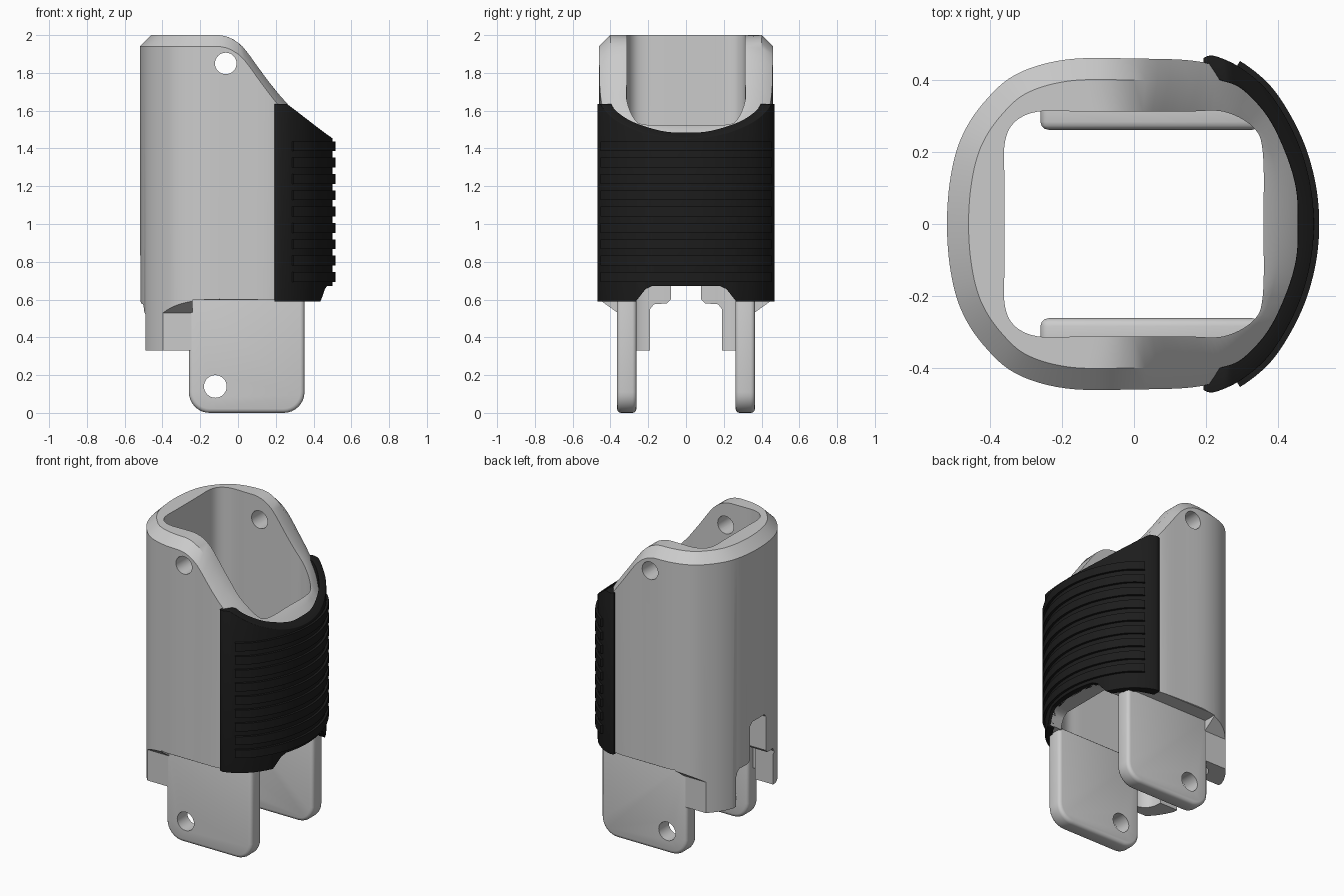
import bpy, bmesh, math
from mathutils import Vector

if "Cube" in bpy.data.objects:
    bpy.data.objects.remove(bpy.data.objects["Cube"])


def make(name, verts, faces):
    bm = bmesh.new()
    vs = [bm.verts.new(v) for v in verts]
    for f in faces:
        bm.faces.new([vs[i] for i in f])
    bmesh.ops.recalc_face_normals(bm, faces=bm.faces)
    me = bpy.data.meshes.new(name)
    bm.to_mesh(me)
    bm.free()
    ob = bpy.data.objects.new(name, me)
    bpy.context.collection.objects.link(ob)
    return ob


def prism(name, pts, axis, a, b):
    # extrude a 2D profile along x (pts are y,z) or y (pts are x,z)
    n = len(pts)
    place = (lambda p, d: (d, p[0], p[1])) if axis == 'x' else (lambda p, d: (p[0], d, p[1]))
    verts = [place(p, d) for d in (a, b) for p in pts]
    faces = [list(range(n)), list(range(n, 2 * n))]
    faces += [[i, (i + 1) % n, (i + 1) % n + n, i + n] for i in range(n)]
    return make(name, verts, faces)


def active(ob):
    bpy.ops.object.select_all(action='DESELECT')
    ob.select_set(True)
    bpy.context.view_layer.objects.active = ob


def apply_mod(ob, kind, **settings):
    m = ob.modifiers.new(kind, kind)
    for k, v in settings.items():
        setattr(m, k, v)
    active(ob)
    bpy.ops.object.modifier_apply(modifier=m.name)


def cut(ob, *cutters):
    for c in cutters:
        apply_mod(ob, 'BOOLEAN', operation='DIFFERENCE', solver='EXACT', object=c)
        bpy.data.objects.remove(c)


def bevel(ob, width, angle):
    apply_mod(ob, 'BEVEL', width=width, segments=3, limit_method='ANGLE', angle_limit=math.radians(angle))


def smooth(ob):
    active(ob)
    bpy.ops.object.shade_smooth_by_angle(angle=math.radians(32))


def spline(pts, closed, steps=6):
    p = [Vector(q) for q in pts]
    n = len(p)
    get = (lambda i: p[i % n]) if closed else (lambda i: p[max(0, min(n - 1, i))])
    out = []
    for i in range(n if closed else n - 1):
        a, b, c, d = (get(i + k) for k in (-1, 0, 1, 2))
        for s in range(steps):
            t = s / steps
            out.append(0.5 * (2 * b + (c - a) * t + (2 * a - 5 * b + 4 * c - d) * t * t
                              + (3 * b - a - 3 * c + d) * t ** 3))
    return out if closed else out + [p[-1]]


def offset(pts, dist, closed):
    # positive distance is to the right of the travel direction
    n, out = len(pts), []
    for i in range(n):
        a = pts[i - 1] if closed or i else pts[0]
        b = pts[(i + 1) % n] if closed or i < n - 1 else pts[-1]
        t = (b - a).normalized()
        out.append(pts[i] + Vector((t.y, -t.x)) * dist)
    return out


def lookup(table, x):
    for (x0, z0), (x1, z1) in zip(table, table[1:]):
        if x <= x1:
            return z0 + (z1 - z0) * max(0, x - x0) / (x1 - x0)
    return table[-1][1]


def hole(x, z, r):
    pts = [(x + r * math.cos(i * math.tau / 32), z + r * math.sin(i * math.tau / 32)) for i in range(32)]
    return prism('hole_cutter', pts, 'y', -0.8, 0.8)


def notch():
    side = [(0.275, 0.5), (0.27, 0.585), (0.25, 0.61), (0.215, 0.655), (0.18, 0.672)]
    return prism('notch_cutter', side + [(-y, z) for y, z in reversed(side)], 'x', 0.3, 0.7)


def loop(half):
    return spline(half + [(x, -y) for x, y in half[-2:0:-1]], True)


# sleeve body: lofted rings with a sloped, chamfered rim
outer = loop([(-.52, 0), (-.51, .13), (-.48, .24), (-.42, .335), (-.33, .415), (-.19, .457),
              (0, .46), (.19, .45), (.3, .40), (.4, .3), (.45, .17), (.465, 0)])
inner = loop([(-.36, 0), (-.36, .12), (-.36, .22), (-.335, .28), (-.27, .312), (-.15, .313),
              (0, .313), (.15, .313), (.25, .312), (.33, .27), (.358, .2), (.36, 0)])
inset = offset(outer, 0.06, True)
rim = [(-.6, 2), (-.1, 2), (-.06, 1.993), (-.02, 1.975), (.02, 1.945), (.06, 1.895), (.12, 1.81),
       (.2, 1.705), (.28, 1.615), (.34, 1.54), (.38, 1.505), (.42, 1.49), (.6, 1.49)]
n = len(outer)
rings = [[(p.x, p.y, .33) for p in outer],
         [(p.x, p.y, lookup(rim, p.x) - .06) for p in outer],
         [(p.x, p.y, lookup(rim, p.x)) for p in inset],
         [(p.x, p.y, lookup(rim, p.x)) for p in inner],
         [(p.x, p.y, .33) for p in inner]]
faces = [[r * n + i, r * n + (i + 1) % n, (r + 1) % 5 * n + (i + 1) % n, (r + 1) % 5 * n + i]
         for r in range(5) for i in range(n)]
body = make('sleeve_body', [v for r in rings for v in r], faces)

# lower skirt: trimmed sides, back and slot
cut(body, prism('lower_cutter', [(-.24, .1), (.8, .1), (.8, .598), (-.24, .598)], 'y', -.8, .8))
for s in (1, -1):
    cut(body, prism('side_cutter', [(s * y, z) for y, z in
                                    [(.362, .1), (.362, .53), (.55, .665), (.55, .1)]], 'x', -.8, .8))
slot = [(.19, .2), (.19, .55), (.17, .575), (.1, .58), (.08, .6), (.08, .82), (.06, .84)]
cut(body,
    prism('back_cutter', [(-.49, .1), (-.49, .52), (-.53, .63), (-.7, .63), (-.7, .1)], 'y', -.8, .8),
    prism('slot_cutter', slot + [(-y, z) for y, z in reversed(slot)], 'x', -.8, -.2),
    notch(), hole(-.065, 1.85, .057))
smooth(body)

# two side legs with pin holes
R = 0.11
profile = [(-.26, .62)]
for cx, start in ((-.26 + R, 180), (.352 - R, 270)):
    for k in range(9):
        a = math.radians(start + k * 90 / 8)
        profile.append((cx + R * math.cos(a), R + R * math.sin(a)))
profile.append((.352, .62))
for label, s in (('front', -1), ('back', 1)):
    leg = prism(label + '_leg', profile, 'y', s * .262, s * .365)
    bevel(leg, 0.022, 60)
    cut(leg, hole(-.12, .14, .06))
    smooth(leg)

# black wraparound grip
black = bpy.data.materials.new('black_rubber')
black.diffuse_color = (0.012, 0.012, 0.012, 1)
black.use_nodes = True
black.node_tree.nodes["Principled BSDF"].inputs["Base Color"].default_value = black.diffuse_color


def arc(half):
    return spline(half + [(x, -y) for x, y in half[-2::-1]], False)


def band(name, out, inn, low, top):
    verts = []
    for o, i in zip(out, inn):
        verts += [(o.x, o.y, low), (o.x, o.y, top(o.x)), (i.x, i.y, top(i.x)), (i.x, i.y, low)]
    m = len(out)
    fs = [[4 * k + j, 4 * k + (j + 1) % 4, 4 * k + 4 + (j + 1) % 4, 4 * k + 4 + j]
          for k in range(m - 1) for j in range(4)]
    ob = make(name, verts, fs + [[0, 1, 2, 3], [4 * m - 4 + j for j in range(4)]])
    ob.data.materials.append(black)
    return ob


grip_out = arc([(.193, .462), (.225, .467), (.3, .432), (.38, .36), (.45, .24), (.488, .12), (.50, 0)])
grip_in = arc([(.193, .415), (.24, .40), (.3, .375), (.37, .3), (.42, .2), (.45, .1), (.455, 0)])
grip_top = [(.0, 1.635), (.26, 1.635), (.30, 1.605), (.455, 1.485), (.52, 1.44)]
grip = band('grip', grip_out, grip_in, .59, lambda x: lookup(grip_top, x))
cut(grip, notch())
bevel(grip, 0.016, 50)
smooth(grip)

# raised grip ribs
path = [p for p in grip_out if p.x > .28]
rib_out, rib_in = offset(path, -.015, False), offset(path, .012, False)
for i in range(9):
    z = 1.412 - i * .0865
    rib = band('grip_rib', rib_out, rib_in, z - .026, lambda x: z + .026)
    smooth(rib)
